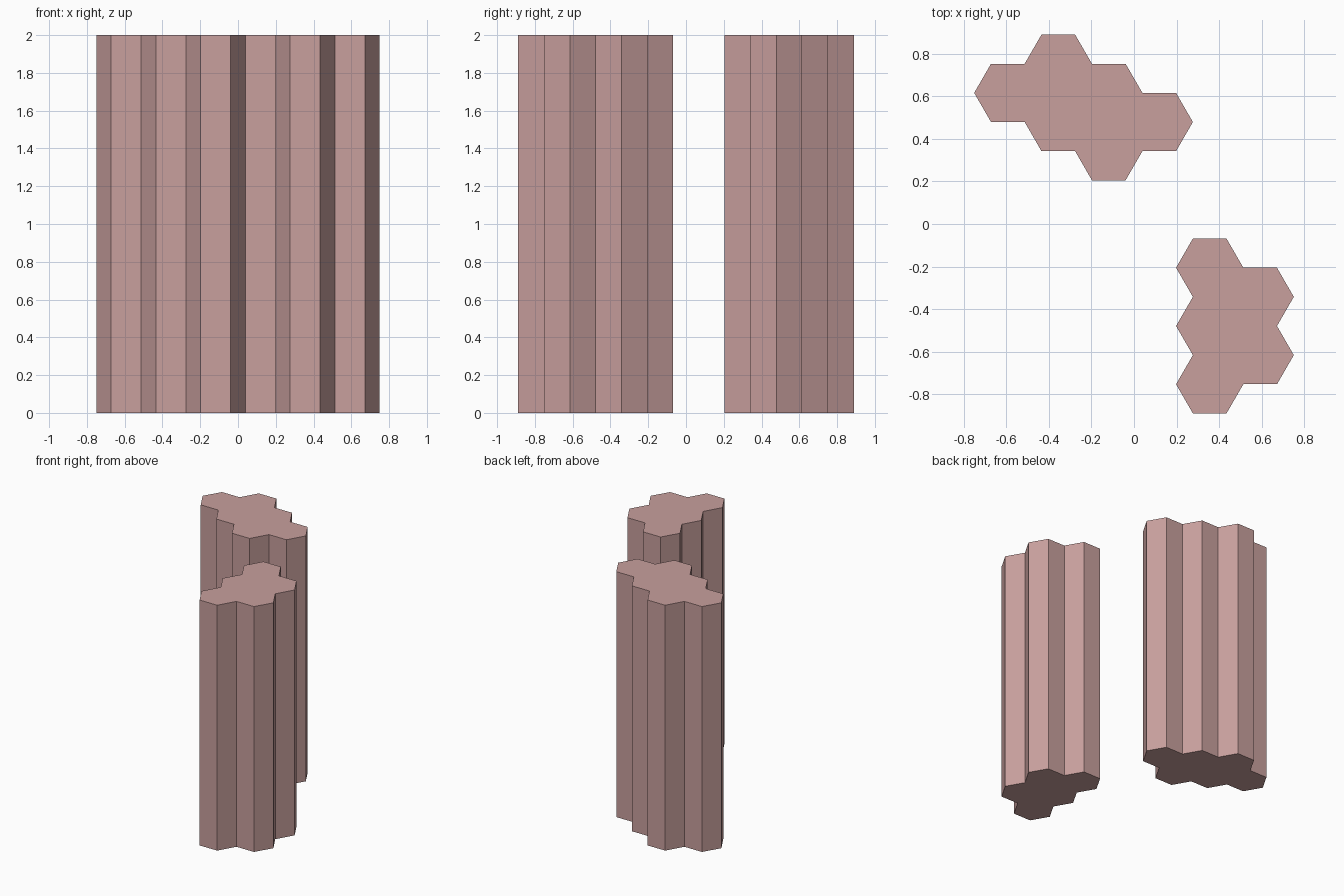
import bpy
import bmesh
import math

if "Cube" in bpy.data.objects:
    bpy.data.objects.remove(bpy.data.objects["Cube"])

HEIGHT = 2.0
R = 1.5 / 9.5               # hexagon radius (total width is 9.5 radii)
DX = 1.5 * R                # column spacing
DY = math.sqrt(3) * R       # row spacing

mat = bpy.data.materials.new("dusty_pink")
mat.diffuse_color = (0.58, 0.35, 0.34, 1.0)
mat.use_nodes = True
mat.node_tree.nodes["Principled BSDF"].inputs["Base Color"].default_value = mat.diffuse_color


def outline(cells):
    """Outer loop of a cluster of hexagons: keep edges not shared by two cells."""
    edges, points = {}, {}
    for col, row in cells:
        keys = []
        for i in range(6):
            a = math.radians(60 * i)
            p = (col * DX + R * math.cos(a), row * DY + R * math.sin(a))
            key = (round(p[0] / R * 4), round(p[1] / DY * 4))
            points[key] = p
            keys.append(key)
        for i in range(6):
            edges[(keys[i], keys[(i + 1) % 6])] = True
    follow = {a: b for a, b in edges if (b, a) not in edges}
    start = key = next(iter(follow))
    loop = []
    while True:
        loop.append(points[key])
        key = follow[key]
        if key == start:
            return loop


def hex_column(name, cells):
    """Extrude a cluster outline into a closed prism."""
    bm = bmesh.new()
    base = bm.faces.new([bm.verts.new((x, y, 0)) for x, y in outline(cells)])
    ext = bmesh.ops.extrude_face_region(bm, geom=[base], use_keep_orig=True)
    top = [g for g in ext["geom"] if isinstance(g, bmesh.types.BMVert)]
    bmesh.ops.translate(bm, verts=top, vec=(0, 0, HEIGHT))
    bmesh.ops.recalc_face_normals(bm, faces=bm.faces[:])
    mesh = bpy.data.meshes.new(name)
    bm.to_mesh(mesh)
    bm.free()
    mesh.materials.append(mat)
    obj = bpy.data.objects.new(name, mesh)
    bpy.context.collection.objects.link(obj)


# Back cluster of six hexagons (column, row in grid units)
hex_column("back_hex_column", [(-2.5, 2.25), (-1.5, 2.75), (-1.5, 1.75),
                               (-0.5, 2.25), (-0.5, 1.25), (0.5, 1.75)])

# Front right cluster of five hexagons
hex_column("front_hex_column", [(1.5, -0.75), (1.5, -1.75), (1.5, -2.75),
                                (2.5, -1.25), (2.5, -2.25)])
